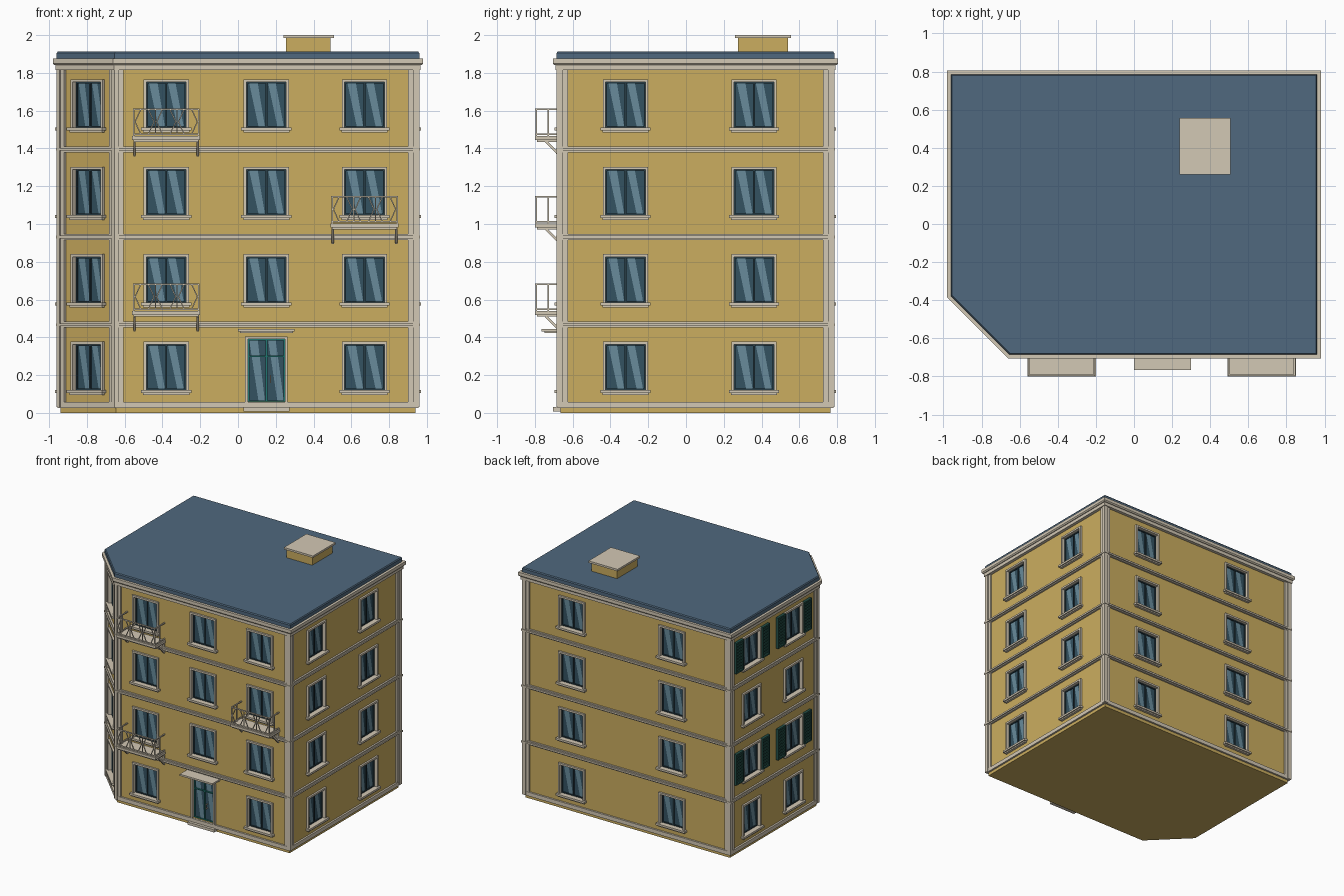
import bpy, bmesh, math
from mathutils import Matrix, Vector

if "Cube" in bpy.data.objects:
    bpy.data.objects.remove(bpy.data.objects["Cube"])

COL = {"wall": (.60, .42, .115), "trim": (.65, .58, .46), "roof": (.08, .14, .21),
       "glass": (.034, .085, .12), "glint": (.14, .26, .33), "sash": (.02, .045, .06),
       "teal": (.015, .19, .17), "shutter": (.017, .08, .065)}
MAT = {}
for n, c in COL.items():
    MAT[n] = bpy.data.materials.new(n)
    MAT[n].diffuse_color = (*c, 1)

parts = {}   # name -> (bmesh, material)
I = Matrix.Identity(4)


def part(name, mat="trim"):
    return parts.setdefault(name, (bmesh.new(), mat))[0]


def box(bm, M, x, y, z):
    size = [b - a for a, b in (x, y, z)]
    mid = [(a + b) / 2 for a, b in (x, y, z)]
    bmesh.ops.create_cube(bm, size=1, matrix=M @ Matrix.Translation(mid) @ Matrix.Diagonal((*size, 1)))


def rod(bm, M, a, b, t):
    a, b = Vector(a), Vector(b)
    q = (b - a).to_track_quat('Z', 'Y').to_matrix().to_4x4()
    S = Matrix.Diagonal((t, t, (b - a).length + t * .5, 1))
    bmesh.ops.create_cube(bm, size=1, matrix=M @ Matrix.Translation((a + b) / 2) @ q @ S)


def prism(bm, pts, z0, z1, top=None):
    lo = [bm.verts.new((p[0], p[1], z0)) for p in pts]
    hi = [bm.verts.new((p[0], p[1], z1)) for p in (top or pts)]
    n = len(pts)
    faces = [bm.faces.new(lo[::-1]), bm.faces.new(hi)]
    for i in range(n):
        faces.append(bm.faces.new((lo[i], lo[(i + 1) % n], hi[(i + 1) % n], hi[i])))
    bmesh.ops.recalc_face_normals(bm, faces=faces)


# Footprint with one cut corner, counter-clockwise
FOOT = [Vector(p) for p in ((-.94, -.37), (-.645, -.665), (.94, -.665), (.94, .765), (-.94, .765))]


def corner(i):
    p = FOOT[i]
    a = (FOOT[i - 1] - p).normalized()
    b = (FOOT[(i + 1) % 5] - p).normalized()
    return p, a, b, Vector((-a.y, a.x)), Vector((b.y, -b.x))


def outline(d):
    out = []
    for i in range(5):
        p, a, b, n1, n2 = corner(i)
        out.append(p + (n1 + n2) * (d / (1 + n1.dot(n2))))
    return out


# Walls, horizontal trims, cornice and roof
prism(part("walls", "wall"), outline(0), 0, 1.87)
prism(part("base_trim"), outline(.015), .026, .058)
for k in range(3):
    z = .451 + .464 * k
    prism(part("floor_bands"), outline(.014), z, z + .032)
    prism(part("floor_bands"), outline(.024), z + .009, z + .023)
prism(part("cornice"), outline(.026), 1.814, 1.841)
prism(part("cornice"), outline(.032), 1.841, 1.85, outline(.04))
prism(part("cornice"), outline(.04), 1.85, 1.876)
prism(part("roof", "roof"), outline(.02), 1.876, 1.905)
prism(part("roof", "roof"), outline(.02), 1.905, 1.913, outline(.014))

# Stepped corner pilasters
for i in range(5):
    p, a, b, n1, n2 = corner(i)
    for w, d in ((.04, .012), (.014, .02)):
        o = outline(d)[i]
        prism(part("corner_pilasters"),
              [p, p + a * w, p + a * w + n1 * d, o, p + b * w + n2 * d, p + b * w], .03, 1.83)

# Rooftop chimney block
box(part("chimney", "wall"), I, (.255, .49), (.275, .54), (1.9, 1.985))
box(part("chimney_cap"), I, (.24, .507), (.26, .555), (1.984, 2.0))


def glint(M, y, z0, z1, xs):
    bm = part("glass_glints", "glint")
    for b0, b1, t0, t1 in xs:
        q = ((b0, z0), (b1, z0), (t1, z1), (t0, z1))
        bm.faces.new([bm.verts.new(M @ Vector((x, y, z))) for x, z in q])


def ring(bm, M, ox, ix, y, z0, z1, t):
    for s in (-1, 1):
        box(bm, M, sorted((s * ix, s * ox)), y, (z0, z1))
    box(bm, M, (-ix, ix), y, (z1 - t, z1))


STREAK = [(-.042, -.008, -.09, -.045), (.058, .092, .01, .05)]


def window(M, shutters=False):
    box(part("cutter"), M, (-.115, .115), (-.1, .04), (.11, .373))
    ring(part("window_frames"), M, .12, .105, (-.015, .035), .11, .377, .015)
    box(part("window_sills"), M, (-.133, .133), (-.03, .035), (.106, .122))
    box(part("window_sills"), M, (-.122, .122), (-.02, .0), (.096, .106))
    box(part("window_glass", "glass"), M, (-.105, .105), (.02, .035), (.122, .362))
    sash = part("window_sashes", "sash")
    ring(sash, M, .105, .097, (.012, .03), .122, .362, .008)
    box(sash, M, (-.097, .097), (.012, .03), (.122, .13))
    box(sash, M, (-.005, .005), (.012, .03), (.13, .354))
    glint(M, .0185, .13, .354, STREAK)
    if shutters:
        bm = part("shutters", "shutter")
        for s in (-1, 1):
            S = M @ Matrix.Translation((s * .172, 0, 0))
            ring(bm, S, .048, .036, (-.022, 0), .12, .377, .014)
            box(bm, S, (-.036, .036), (-.022, 0), (.12, .134))
            box(bm, S, (-.036, .036), (-.008, 0), (.134, .363))
            for k in range(9):
                z = .14 + k * .025
                box(bm, S, (-.036, .036), (-.017, -.004), (z, z + .014))


def door(M):
    box(part("cutter"), M, (-.1, .1), (-.1, .04), (.06, .395))
    ring(part("door_frame"), M, .112, .098, (-.015, .035), .058, .404, .014)
    box(part("door_glass", "glass"), M, (-.098, .098), (.02, .035), (.058, .39))
    bm = part("door_leaf", "teal")
    ring(bm, M, .098, .09, (.01, .03), .058, .39, .008)
    box(bm, M, (-.09, .09), (.01, .03), (.058, .066))
    box(bm, M, (-.005, .005), (.01, .03), (.066, .382))
    box(bm, M, (-.09, .09), (.01, .03), (.296, .305))
    glint(M, .0185, .066, .382, STREAK)
    rod(part("door_handle"), M, (.022, -.003, .16), (.022, -.003, .2), .006)
    for z in (.163, .197):
        rod(part("door_handle"), M, (.022, -.003, z), (.022, .02, z), .005)
    box(part("door_canopy"), M, (-.15, .15), (-.1, .0), (.43, .444))
    box(part("door_canopy"), M, (-.14, .14), (-.085, .0), (.422, .43))
    box(part("door_step"), M, (-.122, .122), (-.038, .0), (.008, .03))


def balcony(M):
    slab, rail = part("balcony_slabs"), part("balcony_railings")
    box(slab, M, (-.18, .18), (-.135, 0), (.056, .076))
    box(slab, M, (-.172, .172), (-.125, 0), (.046, .056))
    X, Y, z0, z1 = .172, -.129, .086, .218
    # posts and rails
    for s in (-1, 1):
        for y in (Y, Y / 2):
            rod(rail, M, (s * X, y, .074), (s * X, y, z1), .008)
        for z in (z0, z1):
            rod(rail, M, (s * X, Y, z), (s * X, 0, z), .009)
        rod(part("balcony_brackets"), M, (s * .168, -.075, .046), (s * .168, -.005, -.025), .013)
        box(part("balcony_brackets"), M, (s * .168 - .0065, s * .168 + .0065), (-.012, 0), (-.032, .046))
    for z in (z0, z1):
        rod(rail, M, (-X, Y, z), (X, Y, z), .009)
    # hexagon ornaments between uprights
    for c in (-1, 0, 1):
        x, zm = c * X * 2 / 3, (z0 + z1) / 2
        hexa = [(x - .02, z0), (x + .02, z0), (x + .05, zm), (x + .02, z1), (x - .02, z1), (x - .05, zm)]
        for k in range(6):
            a, b = hexa[k - 1], hexa[k]
            rod(rail, M, (a[0], Y, a[1]), (b[0], Y, b[1]), .006)
        if c < 1:
            rod(rail, M, (x + X / 3, Y, z0), (x + X / 3, Y, z1), .006)


def on_wall(x, y, deg, floor):
    return Matrix.Translation((x, y, .463 * floor)) @ Matrix.Rotation(math.radians(deg), 4, 'Z')


# Openings on every storey and side
for f in range(4):
    for x in (-.38, .15, .67):
        M = on_wall(x, -.665, 0, f)
        if f == 0 and x == .15:
            door(M)
        else:
            window(M)
        if (f, x) in ((1, -.38), (2, .67), (3, -.38)):
            balcony(M)
    window(on_wall(-.7925, -.5175, -45, f))
    for y in (-.32, .36):
        window(on_wall(.94, y, 90, f))
    for x in (-.41, .51):
        window(on_wall(x, .765, 180, f))
    for y in (-.06, .49):
        window(on_wall(-.94, y, -90, f), shutters=f in (1, 3))

# Turn the collected meshes into objects
objs = {}
for name, (bm, mat) in parts.items():
    me = bpy.data.meshes.new(name)
    bm.to_mesh(me)
    bm.free()
    me.materials.append(MAT[mat])
    objs[name] = bpy.data.objects.new(name, me)
    bpy.context.collection.objects.link(objs[name])

# Cut the window and door recesses into the walls
walls, cutter = objs["walls"], objs["cutter"]
cutter.data.materials.clear()
cutter.data.materials.append(MAT["wall"])
mod = walls.modifiers.new("openings", 'BOOLEAN')
mod.operation, mod.solver, mod.object = 'DIFFERENCE', 'EXACT', cutter
bpy.context.view_layer.objects.active = walls
bpy.ops.object.modifier_apply(modifier=mod.name)
bpy.data.objects.remove(cutter)

for m in bpy.data.materials:
    if m.users and not m.is_grease_pencil:
        m.use_nodes = True
        m.node_tree.nodes["Principled BSDF"].inputs["Base Color"].default_value = m.diffuse_color
